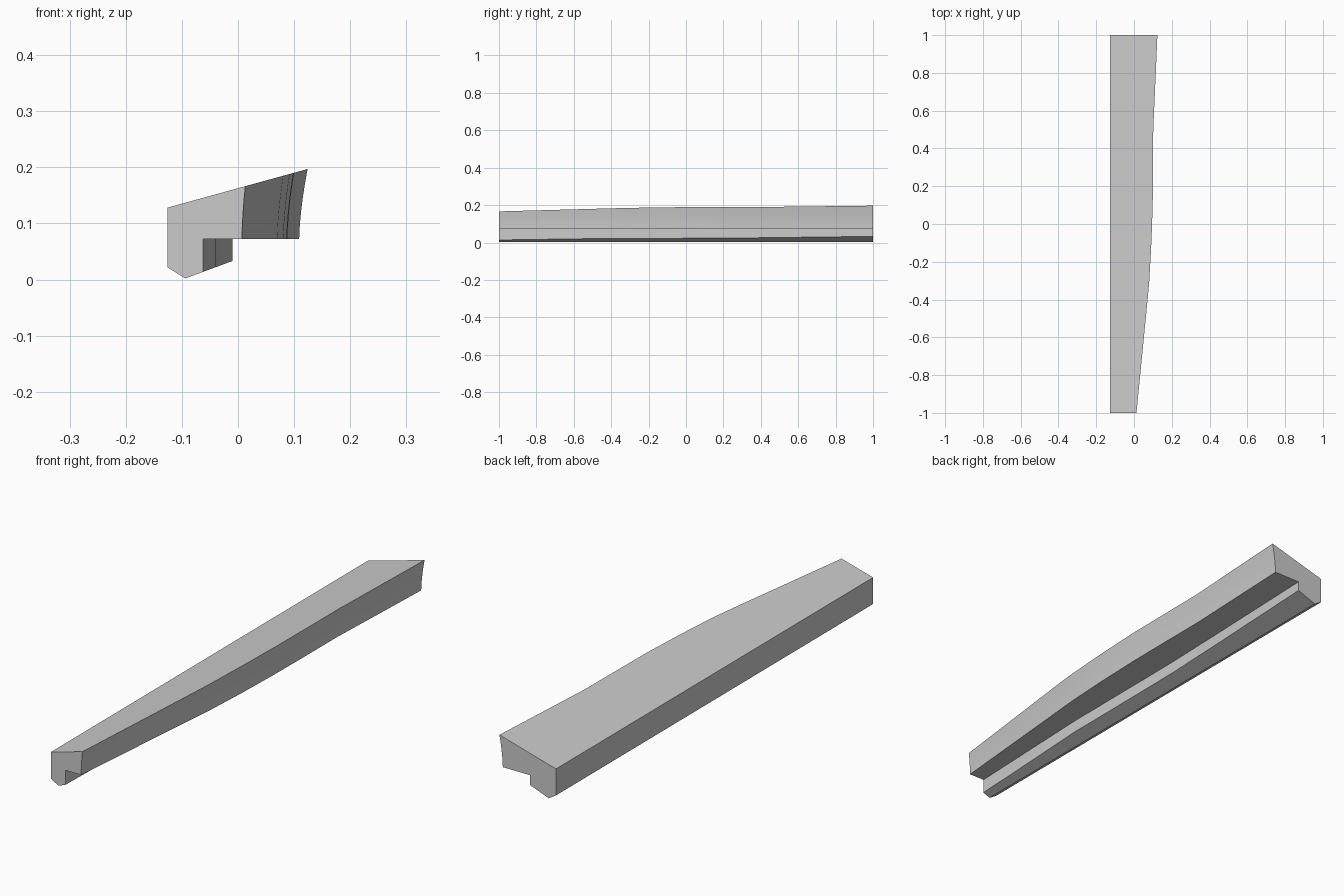
import bpy
import bmesh
import math

cube = bpy.data.objects.get("Cube")
if cube:
    bpy.data.objects.remove(cube, do_unlink=True)

# One plain grey material
grey = bpy.data.materials.new("plain grey")
grey.use_nodes = True
color = (0.6, 0.6, 0.6, 1)
grey.diffuse_color = color
grey.node_tree.nodes["Principled BSDF"].inputs["Base Color"].default_value = color

LEFT, LEDGE = -0.126, 0.072
CURVE_STEPS = 5


def top_z(x):
    return 0.128 + 0.276 * (x - LEFT)


def rail_z(x):
    return 0.002 + 0.369 * (x + 0.094)


def section(y, outer, flare, rail):
    """Closed outline of the moulding at one station along its length."""
    pts = [(LEFT, 0.022), (LEFT, top_z(LEFT))]
    # Concave outer side, from the flared top edge down to the ledge
    for i in range(CURVE_STEPS + 1):
        t = 1 - i / CURVE_STEPS
        x = outer - flare * (1 - t ** 1.6)
        pts.append((x, LEDGE + t * (top_z(outer) - LEDGE)))
    # Rail below the ledge, with its sloping underside
    pts += [(rail, LEDGE), (rail, rail_z(rail)), (-0.094, 0.002)]
    return [(x, y, z) for x, z in pts]


# Stations: y, outer top edge x, flare of the top edge, rail side x
stations = [
    (-1.0, 0.013, 0.006, -0.062),
    (-0.4, 0.072, 0.011, -0.039),
    (-0.3, 0.081, 0.011, -0.039),
    (-0.1, 0.092, 0.011, -0.038),
    (0.1, 0.099, 0.012, -0.037),
    (0.2, 0.100, 0.012, -0.036),
    (0.5, 0.102, 0.013, -0.027),
    (1.0, 0.124, 0.015, -0.010),
]

# Loft the outline through the stations and cap both ends
bm = bmesh.new()
rings = [[bm.verts.new(p) for p in section(*s)] for s in stations]
for a, b in zip(rings, rings[1:]):
    for i in range(len(a)):
        j = (i + 1) % len(a)
        bm.faces.new((a[i], a[j], b[j], b[i]))
bm.faces.new(rings[0])
bm.faces.new(rings[-1])
bmesh.ops.recalc_face_normals(bm, faces=bm.faces)

mesh = bpy.data.meshes.new("moulding")
bm.to_mesh(mesh)
bm.free()
mesh.materials.append(grey)
moulding = bpy.data.objects.new("moulding", mesh)
bpy.context.collection.objects.link(moulding)

# Smooth along the curve, crisp at the corners
bpy.ops.object.select_all(action="DESELECT")
moulding.select_set(True)
bpy.context.view_layer.objects.active = moulding
bpy.ops.object.shade_smooth_by_angle(angle=math.radians(20))
